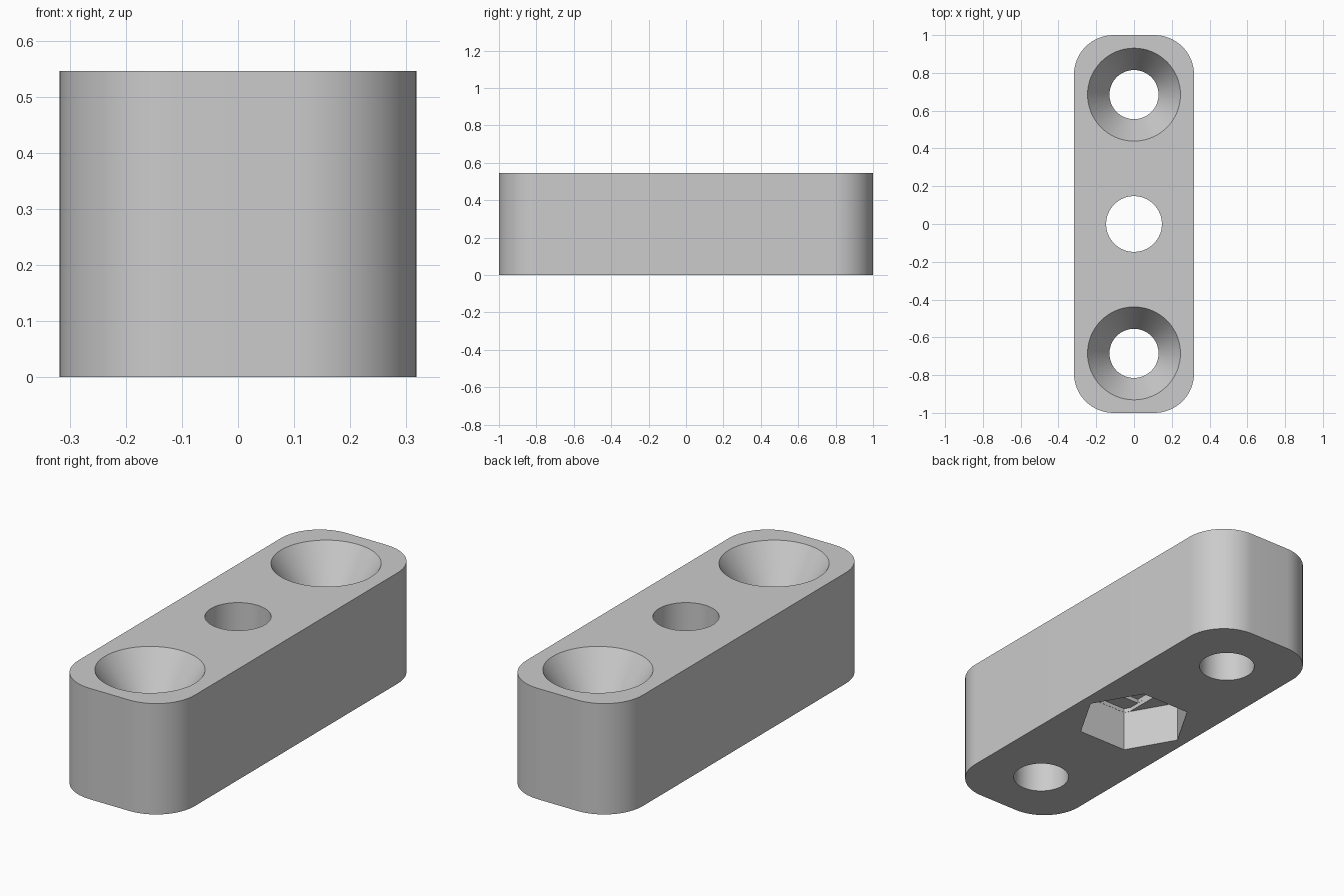
import bpy
import bmesh
from math import cos, sin, pi, radians

if "Cube" in bpy.data.objects:
    bpy.data.objects.remove(bpy.data.objects["Cube"], do_unlink=True)

HALF_X, HALF_Y, HEIGHT, CORNER = 0.318, 1.0, 0.546, 0.21
HOLE_R, SINK_R, SINK_DEPTH, SINK_Y = 0.13, 0.246, 0.175, 0.685
BOLT_R, NUT_R, NUT_DEPTH, STEP = 0.148, 0.268, 0.203, 0.02

grey = bpy.data.materials.new("plain_grey")
grey.use_nodes = True
colour = (0.6, 0.6, 0.6, 1)
grey.diffuse_color = colour
grey.node_tree.nodes["Principled BSDF"].inputs["Base Color"].default_value = colour


def ring(radius, sides=64, y=0.0):
    return [(radius * cos(2 * pi * i / sides), y + radius * sin(2 * pi * i / sides))
            for i in range(sides)]


def rounded_rectangle(hx, hy, r, steps=16):
    points = []
    for k, (sx, sy) in enumerate([(1, 1), (-1, 1), (-1, -1), (1, -1)]):
        for i in range(steps + 1):
            a = pi / 2 * (k + i / steps)
            points.append((sx * (hx - r) + r * cos(a), sy * (hy - r) + r * sin(a)))
    return points


def loft(name, sections):
    """Closed solid through (z, outline) sections from bottom to top."""
    bm = bmesh.new()
    rings = [[bm.verts.new((x, y, z)) for x, y in outline] for z, outline in sections]
    n = len(rings[0])
    for low, high in zip(rings, rings[1:]):
        for i in range(n):
            j = (i + 1) % n
            bm.faces.new((low[i], low[j], high[j], high[i]))
    bm.faces.new(rings[0][::-1])
    bm.faces.new(rings[-1])
    mesh = bpy.data.meshes.new(name)
    bm.to_mesh(mesh)
    bm.free()
    mesh.materials.append(grey)
    obj = bpy.data.objects.new(name, mesh)
    bpy.context.collection.objects.link(obj)
    return obj


body = loft("mounting_block", [(z, rounded_rectangle(HALF_X, HALF_Y, CORNER))
                               for z in (0, HEIGHT)])

# Countersunk screw holes near both ends
cutters = []
over = 0.1
flare = (SINK_R - HOLE_R) / SINK_DEPTH
for y in (-SINK_Y, SINK_Y):
    cutters.append(loft("screw_hole_cutter", [
        (-over, ring(HOLE_R, y=y)),
        (HEIGHT - SINK_DEPTH, ring(HOLE_R, y=y)),
        (HEIGHT + over, ring(SINK_R + flare * over, y=y))]))

# Hexagonal nut pocket underneath
cutters.append(loft("nut_pocket_cutter", [(z, ring(NUT_R, 6)) for z in (-over, NUT_DEPTH)]))

# Shallow slot, then a square, stepping from the pocket up to the bolt hole
w, flat = BOLT_R, NUT_R * sin(pi / 3) * 0.996
c, s = NUT_R / 2 * 0.996, (NUT_R - BOLT_R) * 1.7
slot = [(w, -s), (w, s), (c, flat), (-c, flat), (-w, s), (-w, -s), (-c, -flat), (c, -flat)]
cutters.append(loft("slot_cutter", [(z, slot) for z in (over, NUT_DEPTH + STEP)]))
square = [(w, -w), (w, w), (-w, w), (-w, -w)]
square = [(x * 0.998, y) for x, y in square]
cutters.append(loft("square_cutter", [(z, square) for z in (over, NUT_DEPTH + 2 * STEP)]))

# Central bolt hole
cutters.append(loft("bolt_hole_cutter", [(z, ring(BOLT_R * 0.997))
                                         for z in (-over, HEIGHT + over)]))

# Cut everything out of the block
for cutter in cutters:
    cutter.hide_render = True
    mod = body.modifiers.new(cutter.name, 'BOOLEAN')
    mod.operation = 'DIFFERENCE'
    mod.solver = 'EXACT'
    mod.object = cutter
bpy.context.view_layer.update()
cut = bpy.data.meshes.new_from_object(body.evaluated_get(bpy.context.evaluated_depsgraph_get()))
body.modifiers.clear()
body.data = cut
for cutter in cutters:
    bpy.data.objects.remove(cutter, do_unlink=True)

# Smooth curved walls, crisp rims
for obj in bpy.context.selected_objects:
    obj.select_set(False)
body.select_set(True)
bpy.context.view_layer.objects.active = body
bpy.ops.object.shade_smooth_by_angle(angle=radians(20))
